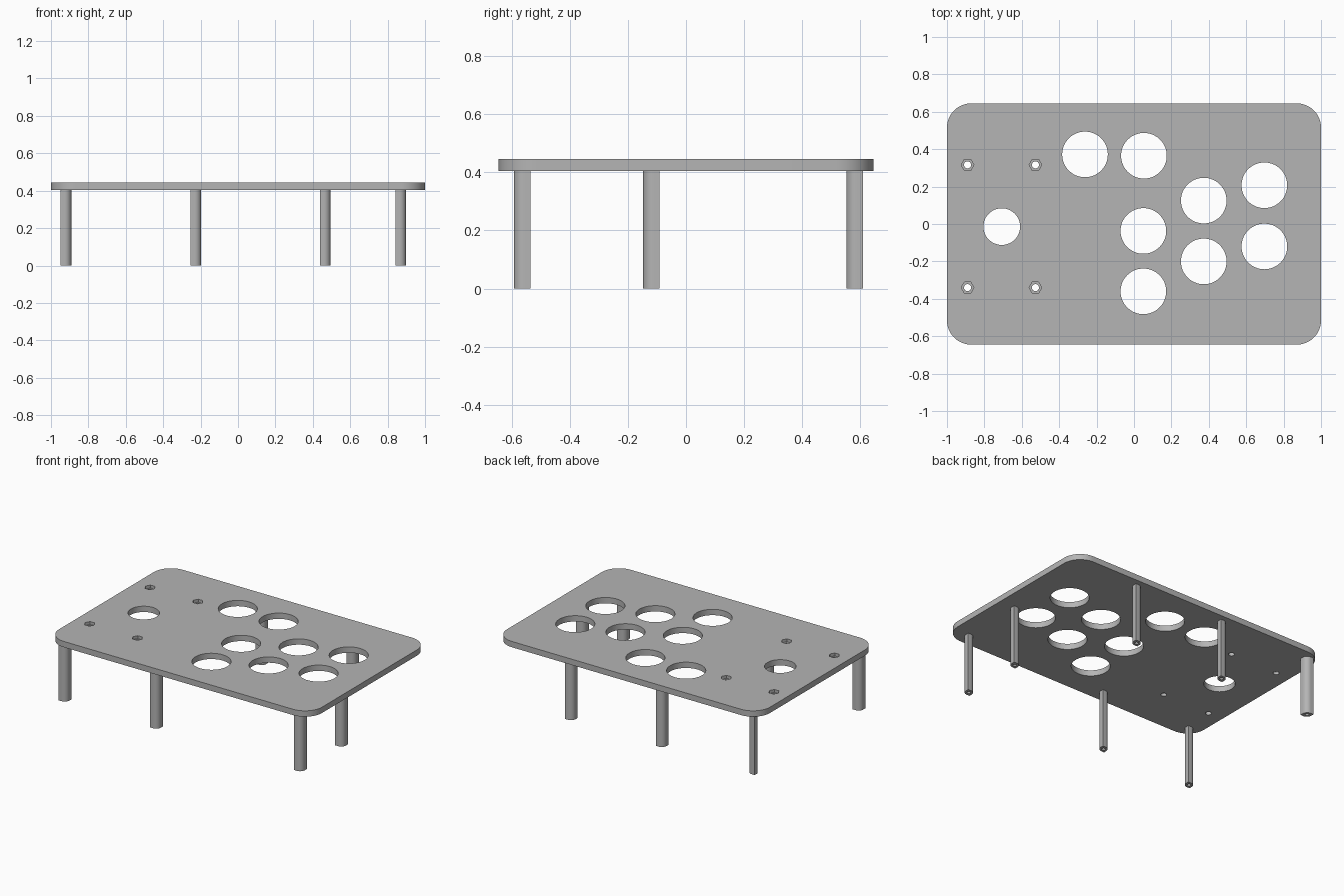
import bpy, bmesh
from math import pi, cos, sin, radians

cube = bpy.data.objects.get("Cube")
if cube:
    bpy.data.objects.remove(cube, do_unlink=True)

grey = bpy.data.materials.new("mid grey")
grey.use_nodes = True
grey.diffuse_color = (0.46, 0.46, 0.46, 1)
grey.node_tree.nodes["Principled BSDF"].inputs["Base Color"].default_value = (0.46, 0.46, 0.46, 1)

BOTTOM, TOP = 0.405, 0.445


def circle(x, y, r, sides=64):
    return [(x + r * cos(2 * pi * i / sides), y + r * sin(2 * pi * i / sides)) for i in range(sides)]


def rounded_rect(x, y, hx, hy, radii, steps=10):
    """Outline with one radius per corner, counter-clockwise from +x +y."""
    points = []
    for k, (sx, sy) in enumerate([(1, 1), (-1, 1), (-1, -1), (1, -1)]):
        r = radii[k]
        cx, cy = x + sx * (hx - r), y + sy * (hy - r)
        count = steps if r else 0
        for i in range(count + 1):
            a = pi / 2 * (k + i / max(count, 1))
            points.append((cx + r * cos(a), cy + r * sin(a)))
    return points


def prism(name, outlines, z0, z1):
    bm = bmesh.new()
    for outline in outlines:
        face = bm.faces.new([bm.verts.new((px, py, z0)) for px, py in outline])
        new = bmesh.ops.extrude_face_region(bm, geom=[face], use_keep_orig=True)["geom"]
        bmesh.ops.translate(bm, vec=(0, 0, z1 - z0),
                            verts=[v for v in new if isinstance(v, bmesh.types.BMVert)])
    bmesh.ops.recalc_face_normals(bm, faces=bm.faces)
    mesh = bpy.data.meshes.new(name)
    bm.to_mesh(mesh)
    bm.free()
    mesh.materials.append(grey)
    obj = bpy.data.objects.new(name, mesh)
    bpy.context.collection.objects.link(obj)
    return obj


def activate(obj):
    bpy.ops.object.select_all(action="DESELECT")
    obj.select_set(True)
    bpy.context.view_layer.objects.active = obj


def cut(obj, outlines, z0, z1):
    cutter = prism("cutter", outlines, z0, z1)
    cutter.hide_render = True
    mod = obj.modifiers.new("cut", "BOOLEAN")
    mod.operation, mod.solver, mod.object = "DIFFERENCE", "EXACT", cutter
    activate(obj)
    bpy.ops.object.modifier_apply(modifier=mod.name)
    bpy.data.objects.remove(cutter, do_unlink=True)


def smooth(obj):
    activate(obj)
    bpy.ops.object.shade_smooth_by_angle(angle=radians(30))


# Top plate with button holes, a smaller stick hole and four nut pockets
plate = prism("top_plate", [rounded_rect(0, 0, 1, 0.645, [0.13] * 4, 16)], BOTTOM, TOP)
buttons = [(-0.262, 0.372), (0.053, 0.365), (0.05, -0.037), (0.05, -0.36),
           (0.373, 0.125), (0.373, -0.2), (0.697, 0.207), (0.697, -0.12)]
holes = [circle(x, y, 0.122) for x, y in buttons] + [circle(-0.707, -0.014, 0.098)]
screws = [(x, y) for x in (-0.89, -0.527) for y in (-0.34, 0.316)]
cut(plate, holes, BOTTOM - 0.1, TOP + 0.1)
cut(plate, [circle(x, y, 0.034, 6) for x, y in screws], BOTTOM + 0.02, TOP + 0.1)
cut(plate, [circle(x, y, 0.019, 24) for x, y in screws], BOTTOM - 0.1, TOP + 0.1)
smooth(plate)

# Legs: square posts with two opposite corners rounded and a screw bore
legs = {
    "front_right_leg": (-0.92, -0.564), "front_middle_leg": (-0.225, -0.564),
    "front_left_leg": (0.87, -0.564), "left_side_leg": (0.87, -0.119),
    "back_right_leg": (-0.92, 0.58), "back_middle_leg": (-0.225, 0.58),
    "back_left_leg": (0.466, 0.58),
}
HALF, ROUND = 0.0285, 0.035
for name, (x, y) in legs.items():
    radii = [ROUND, 0, ROUND, 0] if name == "back_right_leg" else [0, ROUND, 0, ROUND]
    leg = prism(name, [rounded_rect(x, y, HALF, HALF, radii)], 0, BOTTOM)
    cut(leg, [circle(x, y, 0.012, 16)], -0.1, 0.1)
    smooth(leg)
